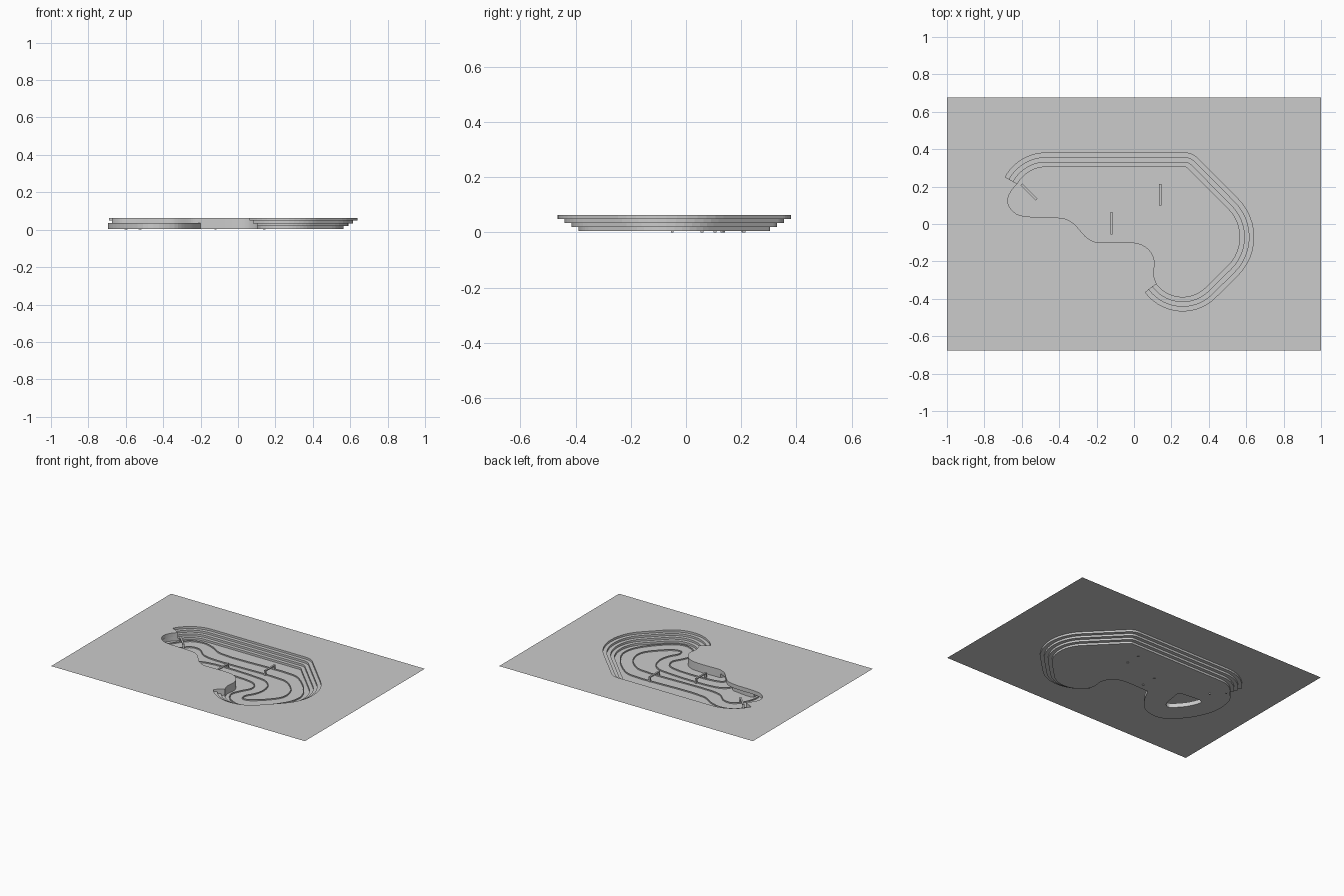
import bpy, bmesh, math
from mathutils import Vector

if "Cube" in bpy.data.objects:
    bpy.data.objects.remove(bpy.data.objects["Cube"])

GROUND, FLOOR, ROOF = 0.063, 0.005, 0.035
STEP = 0.025


def make(name, bm, up=False):
    bmesh.ops.remove_doubles(bm, verts=bm.verts, dist=1e-5)
    if up:
        for f in bm.faces:
            f.normal_update()
            if f.normal.z < 0:
                f.normal_flip()
    me = bpy.data.meshes.new(name)
    bm.to_mesh(me)
    bm.free()
    ob = bpy.data.objects.new(name, me)
    bpy.context.collection.objects.link(ob)
    return ob


def smooth(pts, n=5, closed=False):
    """Centripetal spline through 2D points."""
    p = [Vector(q) for q in pts]
    p = [p[-1]] + p + [p[0], p[1]] if closed else [2*p[0]-p[1]] + p + [2*p[-1]-p[-2]]
    out = []
    for a, b, c, d in zip(p, p[1:], p[2:], p[3:]):
        t1 = (b-a).length**.5
        t2 = t1 + (c-b).length**.5
        t3 = t2 + (d-c).length**.5
        for i in range(n):
            t = t1 + (t2-t1)*i/n
            A1 = a.lerp(b, t/t1)
            A2 = b.lerp(c, (t-t1)/(t2-t1))
            A3 = c.lerp(d, (t-t2)/(t3-t2))
            out.append(A1.lerp(A2, t/t2).lerp(A2.lerp(A3, (t-t1)/(t3-t1)), (t-t1)/(t2-t1)))
    if not closed:
        out.append(p[-2])
    return out


def fill(name, loops, z):
    """Flat sheet bounded by loops (extra loops are holes)."""
    bm = bmesh.new()
    edges = []
    for lp in loops:
        vs = [bm.verts.new((q[0], q[1], z)) for q in lp]
        edges += [bm.edges.new((vs[i-1], vs[i])) for i in range(len(vs))]
    bmesh.ops.triangle_fill(bm, edges=edges, use_beauty=True, use_dissolve=False, normal=(0, 0, 1))
    return make(name, bm, True)


def strip(bm, a, za, b, zb, closed=False):
    """Quads joining two matching paths."""
    va = [bm.verts.new((p[0], p[1], za)) for p in a]
    vb = [bm.verts.new((p[0], p[1], zb)) for p in b]
    for i in range(0 if closed else 1, len(va)):
        bm.faces.new((va[i-1], va[i], vb[i], vb[i-1]))


def wall(name, path, z0, z1, closed=False):
    bm = bmesh.new()
    strip(bm, path, z0, path, z1, closed)
    return make(name, bm)


def terrace(d):
    """Terrace edge, moved inward by d: arcs joined by straights."""
    out = []
    for cx, cy, r, a0, a1, n in ((-.47, .13, .25, 151, 90, 10), (.27, .28, .10, 90, 45, 6),
                                 (.35, -.07, .29, 45, -45, 12), (.26, -.215, .25, -45, -143, 14)):
        for i in range(n+1):
            a = math.radians(a0 + (a1-a0)*i/n)
            out.append(Vector((cx + (r-d)*math.cos(a), cy + (r-d)*math.sin(a))))
    return out


# Stepped terraces
curves = [terrace(STEP*k) for k in range(4)]
levels = [GROUND + (FLOOR-GROUND)*k/4 for k in range(5)]
bm = bmesh.new()
for k, c in enumerate(curves):
    strip(bm, c, levels[k], c, levels[k+1])
    if k < 3:
        nxt = curves[k+1]
        strip(bm, c, levels[k+1], nxt, levels[k+1])
        for e in (0, -1):
            strip(bm, [c[e], nxt[e]], levels[k+1], [c[e], nxt[e]], GROUND)
make("terraces", bm)
inner = curves[3]

# Pit retaining wall, with the upper half only above the tunnel mouths
wall_a = smooth([inner[-1], (.105, -.27), (.11, -.2), (.09, -.15), (.05, -.115), (0, -.1), (-.2, -.1)])
wall_b = smooth([(-.2, -.1), (-.25, -.075), (-.32, 0), (-.36, .025), (-.42, .035), (-.57, .04),
                 (-.63, .055), (-.67, .1), (-.673, .14), (-.65, .185), inner[0]])
wall("pit_wall", wall_a, FLOOR, GROUND)
wall("tunnel_mouth_wall", wall_b, ROOF, GROUND)

# Ground sheet with the pit opening
ends_r = [c[-1] for c in curves[1:3]]
ends_l = [c[0] for c in curves[2:0:-1]]
hole = curves[0] + ends_r + wall_a + wall_b[1:] + ends_l
fill("ground", [[(-1, -.675), (1, -.675), (1, .675), (-1, .675)], hole], GROUND)

# Tunnel looping below the ground
tunnel = smooth([(-.2, -.1), (-.255, -.2), (-.34, -.29), (-.48, -.31), (-.61, -.2),
                 (-.69, -.03), (-.69, .1), (-.665, .17), inner[0]])
island = smooth([(-.55, .02), (-.53, -.06), (-.48, -.13), (-.43, -.17), (-.395, -.15),
                 (-.375, -.06), (-.37, .005), (-.43, .02)], 4, True)
wall("tunnel_outer_wall", tunnel, FLOOR, ROOF)
wall("tunnel_island_wall", island, FLOOR, ROOF, True)
fill("tunnel_roof", [wall_b[:-1] + tunnel[:0:-1], island], ROOF)
fill("pit_floor", [inner + wall_a[1:] + tunnel[1:-1], island], FLOOR)


# Kerbs along both sides of the track
def kerb(name, pts, w=.006, h=.008):
    p = smooth(pts, 5, True)
    n = len(p)
    sides = []
    for s in (w/2, -w/2):
        sd = []
        for i in range(n):
            t = (p[(i+1) % n] - p[i-1]).normalized()
            sd.append(p[i] + Vector((-t.y, t.x))*s)
        sides.append(sd)
    bm = bmesh.new()
    a, b = sides
    strip(bm, a, FLOOR, a, FLOOR+h, True)
    strip(bm, a, FLOOR+h, b, FLOOR+h, True)
    strip(bm, b, FLOOR+h, b, FLOOR, True)
    make(name, bm)


kerb("outer_kerb", [(.29, .205), (.36, .175), (.48, .055), (.525, -.05), (.5, -.16), (.345, -.335),
                    (.26, -.367), (.17, -.33), (.13, -.26), (.155, -.19), (.19, -.12), (.175, -.065),
                    (.12, -.035), (-.2, -.035), (-.26, -.06), (-.29, -.18), (-.35, -.26), (-.47, -.28),
                    (-.59, -.18), (-.66, -.03), (-.655, .1), (-.61, .18), (-.55, .25), (-.46, .275),
                    (-.38, .255), (-.28, .205)])
kerb("inner_kerb", [(.28, .105), (.34, .08), (.41, .01), (.435, -.07), (.42, -.135), (.28, -.27),
                    (.23, -.275), (.22, -.235), (.255, -.17), (.27, -.1), (.25, -.02), (.2, .025),
                    (.13, .04), (-.27, .04), (-.34, 0), (-.36, -.1), (-.39, -.19), (-.45, -.2),
                    (-.52, -.12), (-.57, -.02), (-.57, .06), (-.53, .145), (-.48, .182), (-.42, .175),
                    (-.36, .125), (-.28, .105)])


# Gates spanning the track: a beam on two legs
def gate(name, p, q):
    p, q = Vector(p), Vector(q)
    d = q-p
    L, ang, w, top = d.length, math.atan2(d.y, d.x), .012, .04
    bm = bmesh.new()
    for x, z, sx, sz in ((0, top-.004, L, .008), (-L/2+.005, top/2-.004, .01, top-.008),
                         (L/2-.005, top/2-.004, .01, top-.008)):
        r = bmesh.ops.create_cube(bm, size=1)["verts"]
        bmesh.ops.scale(bm, vec=(sx, w, sz), verts=r)
        bmesh.ops.translate(bm, vec=(x, 0, z), verts=r)
    ob = make(name, bm)
    ob.location = ((p.x+q.x)/2, (p.y+q.y)/2, 0)
    ob.rotation_euler.z = ang


gate("start_gate", (.14, .1), (.14, .215))
gate("lower_gate", (-.12, -.055), (-.12, .063))
gate("hairpin_gate", (-.602, .212), (-.52, .13))
